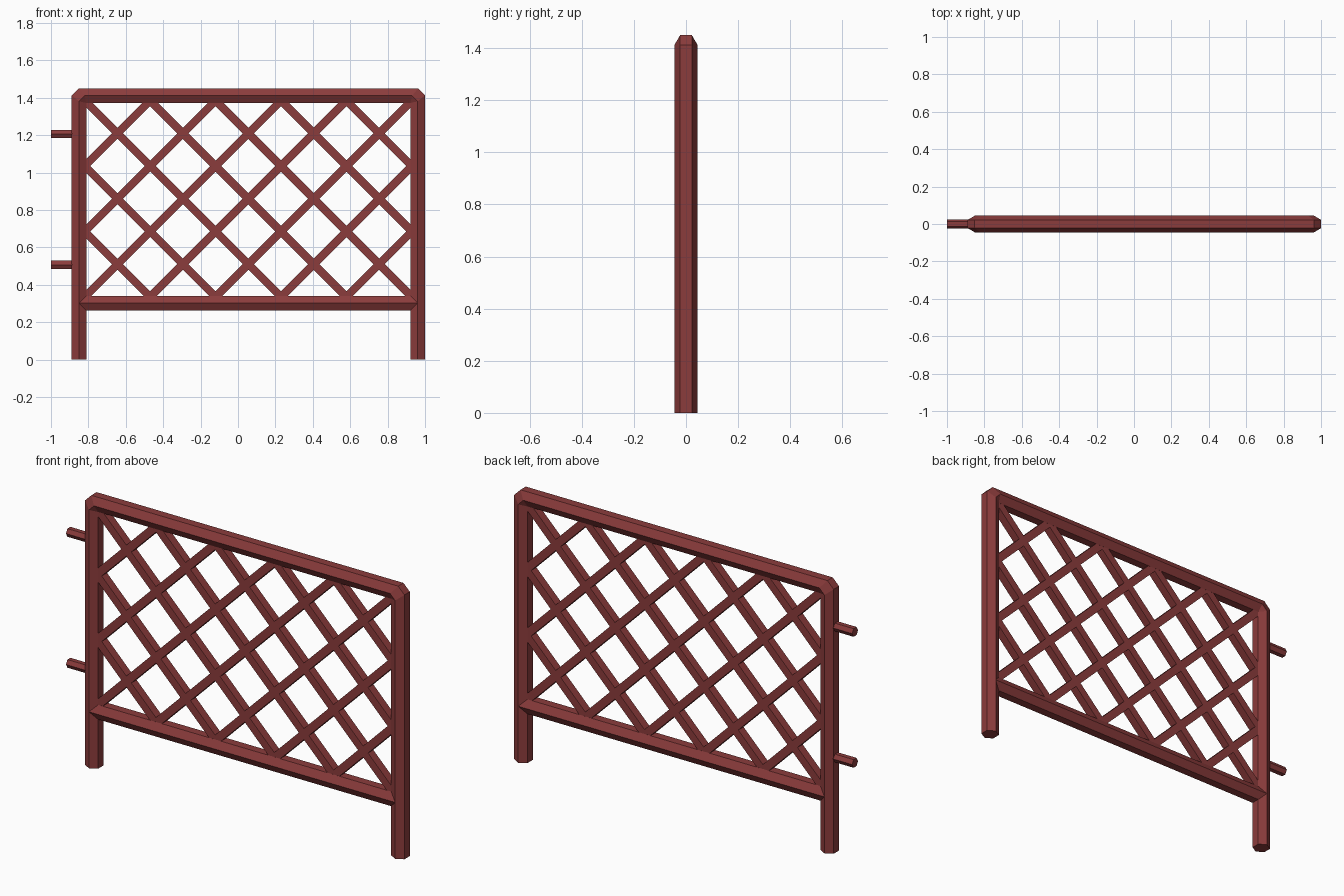
import bpy, bmesh, math
from mathutils import Vector

if "Cube" in bpy.data.objects:
    bpy.data.objects.remove(bpy.data.objects["Cube"])

mat = bpy.data.materials.new("red_brown")
mat.diffuse_color = (0.26, 0.045, 0.045, 1)
mat.use_nodes = True
mat.node_tree.nodes["Principled BSDF"].inputs["Base Color"].default_value = mat.diffuse_color


def add_object(name, bm):
    bmesh.ops.recalc_face_normals(bm, faces=bm.faces)
    me = bpy.data.meshes.new(name)
    bm.to_mesh(me)
    bm.free()
    me.materials.append(mat)
    ob = bpy.data.objects.new(name, me)
    bpy.context.collection.objects.link(ob)
    return ob


def skin(name, rings):
    # skins a list of equal-length vertex rings and caps both ends
    bm = bmesh.new()
    loops = [[bm.verts.new(p) for p in ring] for ring in rings]
    n = len(loops[0])
    for a, b in zip(loops, loops[1:]):
        for i in range(n):
            j = (i + 1) % n
            bm.faces.new((a[i], a[j], b[j], b[i]))
    bm.faces.new(loops[0])
    bm.faces.new(loops[-1][::-1])
    bmesh.ops.remove_doubles(bm, verts=bm.verts, dist=1e-5)
    return add_object(name, bm)


def bar(name, start, end, profile):
    # straight bar in the XZ plane; profile = (in-plane offset, y)
    a, b = Vector(start), Vector(end)
    d = (b - a).normalized()
    side = Vector((-d.z, 0, d.x))
    return skin(name, [[p + side * o + Vector((0, y, 0)) for o, y in profile]
                       for p in (a, b)])


def hexagon(r):
    h = r * math.sqrt(3) / 2
    return [(h, r / 2), (h, -r / 2), (0, -r), (-h, -r / 2), (-h, r / 2), (0, r)]


XL, XR, ZT, ZB = -0.85, 0.961, 1.411, 0.302
HEX = hexagon(0.045)

# posts and top rail: one hexagonal tube with chamfered upper corners
def leg(o):
    return 0.037 if o > 0.01 else (0.03 if o > -0.01 else 0.0)

left = [
    [(XL - o, y, 0) for o, y in HEX],
    [(XL - o, y, ZT + o - leg(o)) for o, y in HEX],
    [(XL - o + leg(o), y, ZT + o) for o, y in HEX],
]
right = [[(XL + XR - x, y, z) for x, y, z in ring] for ring in reversed(left)]
skin("posts_and_top_rail", left + right)

# bottom rail
bar("bottom_rail", (XL, 0, ZB), (XR, 0, ZB), HEX)

# connecting pegs on the left post
for i, z in enumerate((0.507, 1.207)):
    bar(f"peg_{i + 1}", (-1, 0, z), (XL, 0, z), hexagon(0.025))

# diagonal lattice on a 5 x 3 grid
STEP, X0, Z0 = 0.35, -0.82, 0.335
W, D = 0.021, 0.0222
SQUARE = [(W, D), (W, -D), (-W, -D), (-W, D)]
for c in range(-4, 3):
    s, e = max(0, -c), min(5, 3 - c)
    for name, flip in (("rising", False), ("falling", True)):
        pts = [(X0 + STEP * (5 - x if flip else x), 0, Z0 + STEP * (x + c))
               for x in (s, e)]
        bar(f"{name}_slat_{c + 5}", *pts, SQUARE)
